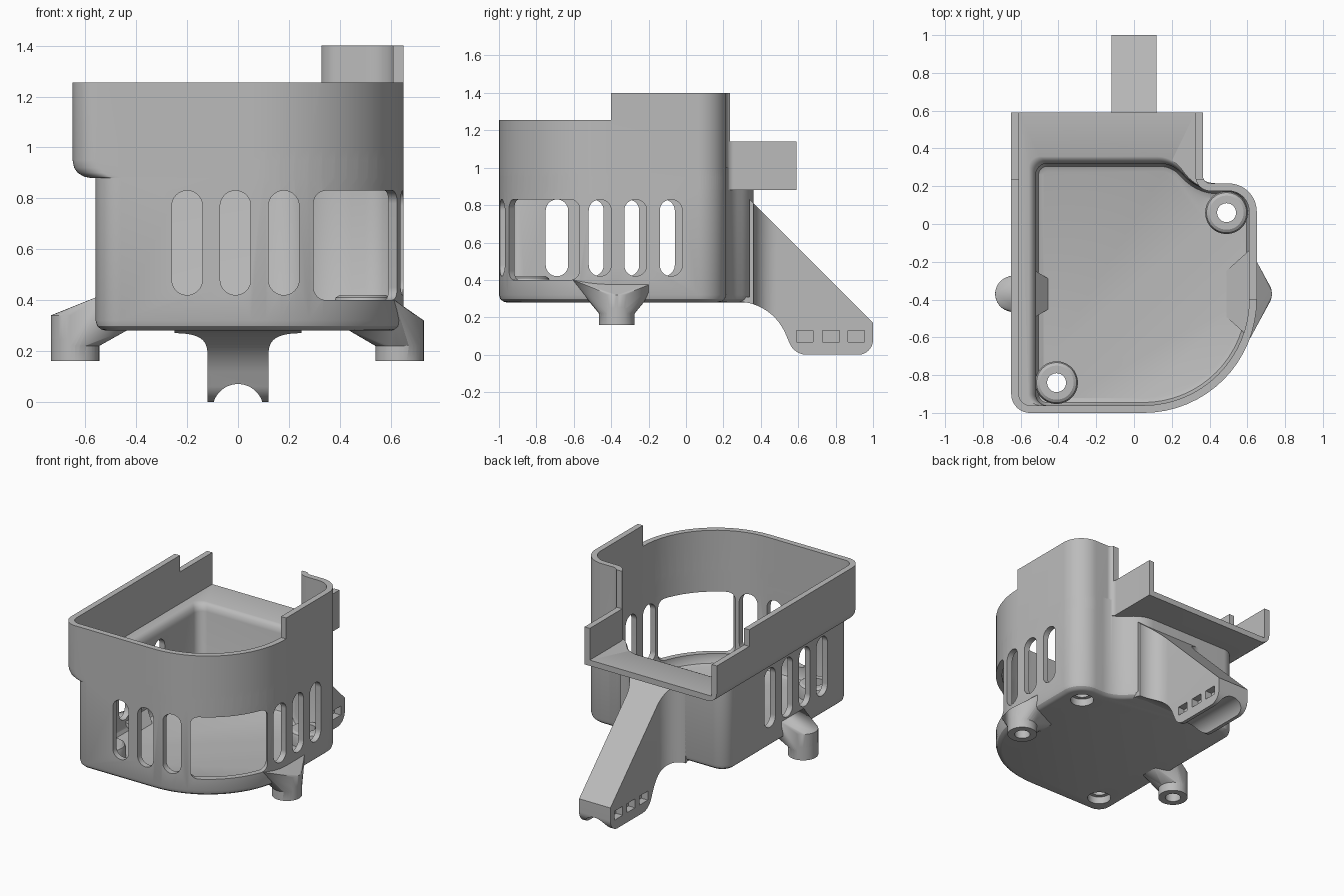
import bpy, bmesh, math
from mathutils import Vector, Matrix

cube = bpy.data.objects.get("Cube")
if cube:
    bpy.data.objects.remove(cube, do_unlink=True)

grey = bpy.data.materials.new("plain grey")
grey.use_nodes = True
COLOUR = (0.5, 0.5, 0.5, 1)
grey.diffuse_color = COLOUR
grey.node_tree.nodes["Principled BSDF"].inputs["Base Color"].default_value = COLOUR

AXES = {"x": lambda u, v, w: (w, u, v),
        "y": lambda u, v, w: (u, w, v),
        "z": lambda u, v, w: (u, v, w)}


def outline(corners, inset=0, seg=16):
    """Counter-clockwise polygon of (u, v, radius), inset and with rounded corners."""
    pts = [Vector(c[:2]) for c in corners]
    n, out = len(pts), []
    for i, p in enumerate(pts):
        a = (p - pts[i - 1]).normalized()
        b = (pts[(i + 1) % n] - p).normalized()
        na, nb = Vector((-a.y, a.x)), Vector((-b.y, b.x))
        q = p + inset * (na + nb) / (1 + na.dot(nb))
        if not corners[i][2]:
            out.append(q)
            continue
        turn = math.atan2(a.x * b.y - a.y * b.x, a.dot(b))
        sign = 1 if turn > 0 else -1
        r = max(corners[i][2] - sign * inset, 0.005)
        start = q - a * r * math.tan(abs(turn) / 2)
        centre = start + na * r * sign
        for k in range(seg + 1):
            out.append(centre + Matrix.Rotation(turn * k / seg, 2) @ (start - centre))
    return out


def make(name, bm):
    bmesh.ops.recalc_face_normals(bm, faces=bm.faces)
    me = bpy.data.meshes.new(name)
    bm.to_mesh(me)
    bm.free()
    me.materials.append(grey)
    ob = bpy.data.objects.new(name, me)
    bpy.context.collection.objects.link(ob)
    return ob


def loft(name, rings, axis="z"):
    """Solid through a list of (height, outline) rings."""
    bm = bmesh.new()
    loops = [[bm.verts.new(AXES[axis](p.x, p.y, h)) for p in ring] for h, ring in rings]
    n = len(loops[0])
    for lo, hi in zip(loops, loops[1:]):
        for i in range(n):
            j = (i + 1) % n
            bm.faces.new((lo[i], lo[j], hi[j], hi[i]))
    bm.faces.new(loops[0])
    bm.faces.new(loops[-1])
    return make(name, bm)


def prism(corners, a, b, axis="z", name="cutter"):
    ring = outline(corners)
    return loft(name, [(a, ring), (b, ring)], axis)


def rect(u0, u1, v0, v1, r=0):
    return [(u0, v0, r), (u1, v0, r), (u1, v1, r), (u0, v1, r)]


def disc(u, v, r):
    return rect(u - r, u + r, v - r, v + r, r * 0.999)


def combine(ob, other, op="DIFFERENCE"):
    mod = ob.modifiers.new("combine", "BOOLEAN")
    mod.operation, mod.solver, mod.object = op, "EXACT", other
    bpy.context.view_layer.objects.active = ob
    bpy.ops.object.modifier_apply(modifier=mod.name)
    bpy.data.objects.remove(other, do_unlink=True)


def upper(left=-0.65, back=0.59):
    return [(left, -1, .1), (.65, -1, .6), (.65, .215, .15),
            (.365, .215, .04), (.365, back, 0), (left, back, 0)]


def lower(left=-0.56, back=0.36):
    return [(left, -1, .1), (.65, -1, .6), (.65, .215, .15),
            (.36, .215, .2), (.22, back, .2), (left, back, .1)]


# Shell: lower tub joined to the wider upper rim
shell = loft("housing_shell", [(z, outline(lower(), d)) for z, d in
                               ((.28, .04), (.285, .022), (.298, .007), (.32, 0), (1, 0))])
rim = loft("rim", [(z, outline(upper(left))) for z, left in
                   ((.88, -.58), (.885, -.605), (.9, -.63), (.92, -.644), (.95, -.65), (1.4, -.65))])
combine(shell, rim, "UNION")

# Hollow inside, with a soft step onto the ledge and an open back
combine(shell, loft("cavity", [(.92, outline(upper(back=.8), .04)),
                               (1.6, outline(upper(back=.8), .04))]))
combine(shell, loft("cavity", [(z, outline(lower(-.56 - s, .36 + s), d)) for z, d, s in
                               ((.33, .08, 0), (.34, .055, 0), (.37, .04, 0), (.87, .04, 0),
                                (.9, .04, .01), (.915, .04, .025), (.921, .04, .04), (1, .04, .04))]))

# Stepped top edge
combine(shell, prism(rect(-1, .32, -1.2, 1), 1.255, 1.6))
combine(shell, prism(rect(-1, 1, -1.2, -.4), 1.255, 1.6))
combine(shell, prism(rect(-1, 1, .235, 1), 1.14, 1.6))

# Ventilation slots on the front and both sides
def slot(c, a, b, axis):
    combine(shell, prism(rect(c - .06, c + .06, .42, .83, .0599), a, b, axis))

for x in (-.2, -.01, .18):
    slot(x, -1.1, -.9, "y")
for y in (-.46, -.27, -.08):
    slot(y, .56, .75, "x")
for y in (-.69, -.5, -.31, -.12):
    slot(y, -.7, -.49, "x")

# Large window around the curved corner
window = prism(rect(-.25, .25, .4, .83, .05), -.14, .1, "y")
window.data.transform(Matrix.Translation((.464, -.76, 0)) @ Matrix.Rotation(math.radians(49.5), 4, "Z"))
combine(shell, window)

# Screw bosses with through holes and counterbores
for x, y in ((.49, .06), (-.41, -.84)):
    boss = loft("boss", [(z, outline(disc(x, y, r))) for z, r in
                         ((.3, .113), (.39, .113), (.41, .106), (.42, .09))])
    combine(shell, boss, "UNION")
    combine(shell, prism(disc(x, y, .05), .2, .6))
    combine(shell, prism(disc(x, y, .075), .2, .33))

# Mounting feet: cylinder with a hull-shaped web to the wall
def foot(name, side, cx, wall, spread, top, tip):
    cy, r = -.37, .095
    bm = bmesh.new()
    pts = []
    for k in range(32):
        a = math.tau * k / 32
        x, y = cx + r * math.cos(a), cy + r * math.sin(a)
        pts += [(x, y, .22), (x, y, tip if math.cos(a) > 0.1 else .29)]
    for s in (-1, 1):
        pts += [(wall, cy + s * spread, top), (wall, cy + s * spread * .65, .29),
                (.42, cy + s * .06, .29)]
    for x, y, z in pts:
        bm.verts.new((side * x, y, z))
    res = bmesh.ops.convex_hull(bm, input=bm.verts[:])
    junk = {g for g in res["geom_interior"] + res["geom_unused"] if isinstance(g, bmesh.types.BMVert)}
    bmesh.ops.delete(bm, geom=list(junk), context="VERTS")
    ob = make(name, bm)
    combine(ob, prism(disc(side * cx, cy, r), .16, .25), "UNION")
    combine(ob, prism(disc(side * cx, cy, .05), .1, .24))
    return ob

feet = [foot("right_foot", -1, .64, .535, .13, .42, .34),
        foot("left_foot", 1, .635, .615, .235, .4, .32)]

# Rear arm: side profile trimmed by a plan that flares into the wall
arm = prism([(.2, .285, 0), (.46, .28, .28), (.58, 0, .1), (1, 0, .08), (1, .17, 0),
             (.34, .83, 0), (.34, .31, 0), (.2, .31, 0)], -.4, .4, "x", "rear_arm")
combine(arm, prism([(-.25, .15, 0), (.25, .15, 0), (.25, .36, 0), (.12, .36, .125), (.12, 1.1, 0),
                    (-.12, 1.1, 0), (-.12, .36, .125), (-.25, .36, 0)], -.2, 1), "INTERSECT")

# Cable groove under the arm and tie slots in its sides
combine(arm, prism(disc(0, -.03, .1), .4, 1.1, "y"))
for y in (.635, .775, .91):
    for s in (-1, 1):
        combine(arm, prism(rect(y - .045, y + .045, .068, .13), s * .07, s * .15, "x"))

# Smooth shading with sharp edges kept
for ob in [shell, arm] + feet:
    bpy.ops.object.select_all(action="DESELECT")
    ob.select_set(True)
    bpy.context.view_layer.objects.active = ob
    bpy.ops.object.shade_smooth_by_angle(angle=math.radians(30))
